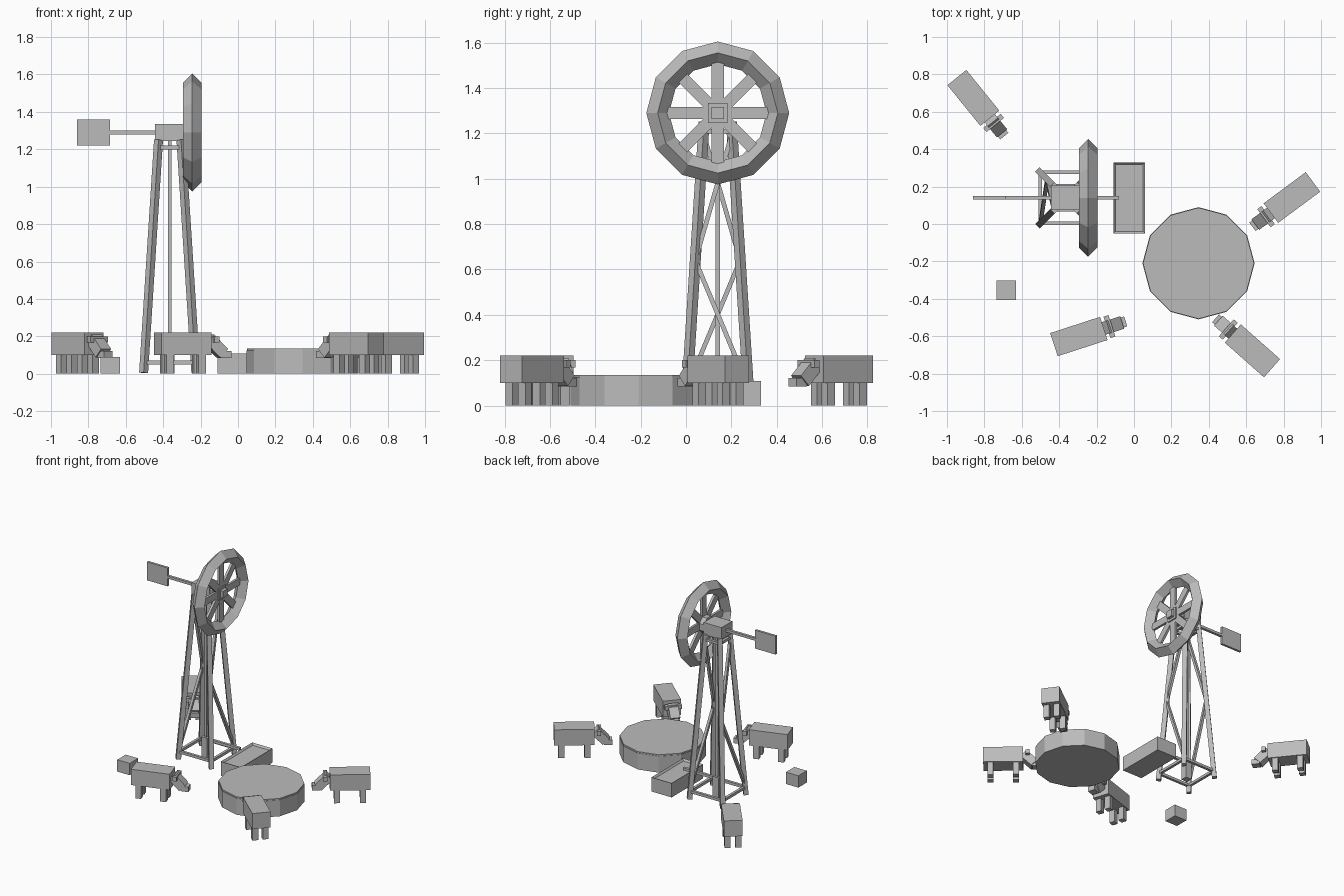
import bpy, bmesh, math
from mathutils import Vector, Matrix

if "Cube" in bpy.data.objects:
    bpy.data.objects.remove(bpy.data.objects["Cube"])

grey = bpy.data.materials.new("plain grey")
grey.diffuse_color = (0.5, 0.5, 0.5, 1)
grey.use_nodes = True
grey.node_tree.nodes["Principled BSDF"].inputs["Base Color"].default_value = grey.diffuse_color


def finish(name, bm):
    me = bpy.data.meshes.new(name)
    bmesh.ops.recalc_face_normals(bm, faces=bm.faces)
    bm.to_mesh(me)
    bm.free()
    me.materials.append(grey)
    ob = bpy.data.objects.new(name, me)
    bpy.context.collection.objects.link(ob)
    return ob


def add_box(bm, lo, hi, mat=Matrix()):
    lo, hi = Vector(lo), Vector(hi)
    m = mat @ Matrix.Translation((lo + hi) / 2) @ Matrix.Diagonal((*(hi - lo), 1))
    return bmesh.ops.create_cube(bm, size=1, matrix=m)["verts"]


def box(name, lo, hi, mat=Matrix()):
    bm = bmesh.new()
    add_box(bm, lo, hi, mat)
    return finish(name, bm)


def beam(name, a, b, t, side):
    """Square bar from a to b with one pair of faces turned towards side."""
    a, b = Vector(a), Vector(b)
    z = (b - a).normalized()
    y = z.cross(Vector(side)).normalized()
    x = y.cross(z)
    m = Matrix((x, y, z)).transposed().to_4x4()
    m.translation = a
    return box(name, (-t / 2, -t / 2, 0), (t / 2, t / 2, (b - a).length), m)


def prism(name, n, r, z0, z1, mat=Matrix(), turn=0):
    bm = bmesh.new()
    m = mat @ Matrix.Translation((0, 0, (z0 + z1) / 2)) @ Matrix.Rotation(turn, 4, 'Z')
    bmesh.ops.create_cone(bm, cap_ends=True, segments=n, radius1=r, radius2=r,
                          depth=z1 - z0, matrix=m)
    return finish(name, bm)


# Tower
CX, CY, H = -0.365, 0.14, 1.25


def corner(sx, sy, z):
    w = 0.14 - 0.08 * z / H
    return Vector((CX + sx * w, CY + sy * w, z))


for sx in (-1, 1):
    for sy in (-1, 1):
        beam("tower_leg", corner(sx, sy, 0.005), corner(sx, sy, H), 0.034, (sx, sy, 0))
    # one zigzag brace on each side face, mirrored between sides
    s = -sx
    beam("lower_brace", corner(sx, s * -1, 0.08), corner(sx, s, 0.64), 0.02, (1, 0, 0))
    beam("upper_brace", corner(sx, s, 0.64), corner(sx, s * -1, 1.2), 0.02, (1, 0, 0))
    for z in (0.06, 1.21):
        beam("side_rail", corner(sx, -1, z), corner(sx, 1, z), 0.02, (0, 0, 1))
        beam("cross_rail", corner(-1, sx, z), corner(1, sx, z), 0.02, (0, 0, 1))

# Pump rod, well casing and outlet pipe
box("pump_rod", (CX - 0.01, CY - 0.01, 0.05), (CX + 0.01, CY + 0.01, H))
box("well_casing", (CX - 0.025, CY - 0.025, 0), (CX + 0.025, CY + 0.025, 0.16))
box("outlet_pipe", (CX, CY - 0.01, 0.13), (-0.08, CY + 0.01, 0.15))

# Gearbox and tail
HZ = 1.29
box("gearbox", (-0.443, CY - 0.065, 1.243), (-0.293, CY + 0.065, 1.335))
box("tail_boom", (-0.70, CY - 0.01, 1.28), (-0.44, CY + 0.01, 1.30))
box("tail_vane", (-0.86, CY - 0.009, 1.22), (-0.685, CY + 0.009, 1.36))

# Wheel: twelve-sided rim with a diamond section, hub and eight blades
WX = -0.245
bm = bmesh.new()
pts = [(0.315, 0), (0.265, 0.05), (0.215, 0), (0.265, -0.05)]
rings = [[bm.verts.new((WX + dx, CY + r * math.cos(i * math.pi / 6),
                        HZ + r * math.sin(i * math.pi / 6))) for r, dx in pts]
         for i in range(12)]
for i in range(12):
    a, b = rings[i], rings[(i + 1) % 12]
    for j in range(4):
        k = (j + 1) % 4
        bm.faces.new((a[j], a[k], b[k], b[j]))
finish("wheel_rim", bm)
hub_mat = Matrix.Translation((0, CY, HZ)) @ Matrix.Rotation(math.pi / 2, 4, 'Y')
prism("hub", 8, 0.066, -0.293, -0.237, hub_mat, math.pi / 8)
box("hub_plate", (-0.24, CY - 0.044, HZ - 0.044), (-0.228, CY + 0.044, HZ + 0.044))
box("axle", (-0.24, CY - 0.027, HZ - 0.027), (-0.205, CY + 0.027, HZ + 0.027))
for i in range(8):
    m = Matrix.Translation((WX, CY, HZ)) @ Matrix.Rotation(i * math.pi / 4, 4, 'X')
    box("blade", (-0.009, -0.027, 0.055), (0.009, 0.027, 0.24), m)

# Trough with a shallow recess
bm = bmesh.new()
add_box(bm, (-0.11, -0.05, 0), (0.06, 0.33, 0.108))
top = max(bm.faces, key=lambda f: f.calc_center_median().z)
bmesh.ops.inset_region(bm, faces=[top], thickness=0.015)
bmesh.ops.translate(bm, verts=top.verts, vec=(0, 0, -0.015))
finish("trough", bm)

# Round tank and salt block
tank = Matrix.Translation((0.345, -0.21, 0))
prism("tank", 12, 0.30, 0, 0.125, tank)
prism("tank_lid", 12, 0.297, 0.125, 0.135, tank)
box("salt_block", (-0.735, -0.405, 0), (-0.63, -0.303, 0.09))

# Grazing cattle: rear position and heading
for x, y, deg in ((-0.947, 0.783, -51), (-0.428, -0.645, 18),
                  (0.957, 0.225, 216.5), (0.738, -0.771, 138.5)):
    m = Matrix.Translation((x, y, 0)) @ Matrix.Rotation(math.radians(deg), 4, 'Z')
    box("cow_body", (0, -0.065, 0.10), (0.28, 0.065, 0.22), m)
    for s in (0.05, 0.23):
        for t in (-0.037, 0.037):
            box("cow_leg", (s - 0.021, t - 0.021, 0), (s + 0.021, t + 0.021, 0.105), m)
    tilt = m @ Matrix.Translation((0.322, 0, 0.148)) @ Matrix.Rotation(math.radians(45), 4, 'Y')
    box("cow_head", (-0.055, -0.035, -0.032), (0.055, 0.035, 0.032), tilt)
    box("cow_ears", (0.298, -0.06, 0.168), (0.326, 0.06, 0.20), m)
    box("cow_muzzle", (0.345, -0.028, 0.084), (0.403, 0.028, 0.122), m)
